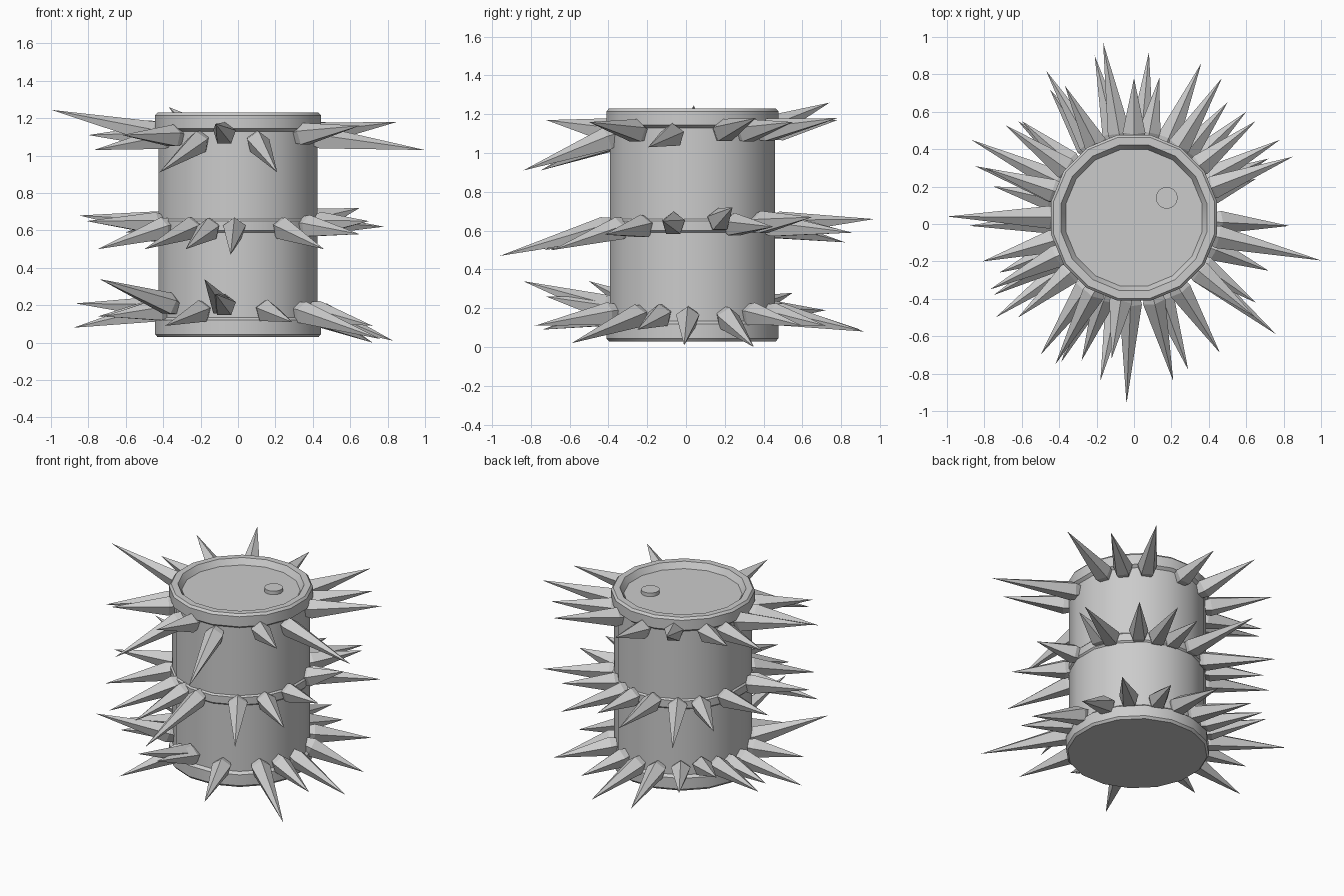
import bpy, bmesh, math
from mathutils import Vector

if "Cube" in bpy.data.objects:
    bpy.data.objects.remove(bpy.data.objects["Cube"])

CY = 0.033      # barrel axis sits slightly behind the origin
SIDES = 16


def finish(bm, name, smooth=False):
    bmesh.ops.recalc_face_normals(bm, faces=bm.faces)
    me = bpy.data.meshes.new(name)
    bm.to_mesh(me)
    bm.free()
    ob = bpy.data.objects.new(name, me)
    bpy.context.collection.objects.link(ob)
    if smooth:
        bpy.ops.object.select_all(action='DESELECT')
        ob.select_set(True)
        bpy.context.view_layer.objects.active = ob
        bpy.ops.object.shade_smooth_by_angle(angle=math.radians(30))
    return ob


def lathe(name, profile, x=0.0, y=CY, sides=SIDES):
    """Spin (radius, z) points round a vertical axis and cap both ends."""
    bm = bmesh.new()
    rings = []
    for r, z in profile:
        ring = []
        for i in range(sides):
            a = 2 * math.pi * (i + 0.5) / sides
            ring.append(bm.verts.new((x + r * math.cos(a), y + r * math.sin(a), z)))
        rings.append(ring)
    for lo, hi in zip(rings, rings[1:]):
        for i in range(sides):
            j = (i + 1) % sides
            bm.faces.new((lo[i], lo[j], hi[j], hi[i]))
    bm.faces.new(rings[0][::-1])
    bm.faces.new(rings[-1])
    return finish(bm, name, smooth=True)


def spike_row(name, base_z, tips, width=0.064, sides=5):
    """One faceted spike per tip, flaring from a narrow root then tapering."""
    bm = bmesh.new()
    for tip in tips:
        tip = Vector(tip)
        out = Vector((tip.x, tip.y - CY, 0)).normalized()
        root = Vector((0, CY, base_z)) + out * 0.37
        d = (tip - root).normalized()
        side = d.cross(Vector((0, 0, 1))).normalized()
        up = side.cross(d)
        loops = []
        for dist, r in ((0.0, width * 0.55), (0.09, width)):
            loops.append([bm.verts.new(root + d * dist + r * (
                side * math.sin(2 * math.pi * i / sides) +
                up * math.cos(2 * math.pi * i / sides))) for i in range(sides)])
        point = bm.verts.new(tip)
        bm.faces.new(loops[0])
        for i in range(sides):
            j = (i + 1) % sides
            bm.faces.new((loops[0][i], loops[0][j], loops[1][j], loops[1][i]))
            bm.faces.new((loops[1][i], loops[1][j], point))
    return finish(bm, name)


# Barrel shell with bottom rim, middle hoop, top rim and recessed lid
lathe("barrel", [
    (0.439, 0.03), (0.452, 0.045), (0.452, 0.12), (0.433, 0.135),
    (0.433, 0.59), (0.443, 0.60), (0.443, 0.65), (0.433, 0.66),
    (0.433, 1.13), (0.452, 1.145), (0.452, 1.215), (0.439, 1.23),
    (0.397, 1.23), (0.372, 1.19)])

# Filler cap on the lid
lathe("filler_cap", [(0.058, 1.18), (0.058, 1.215)], x=0.175, y=0.14, sides=20)

# Spike rows, given by their tip positions
spike_row("bottom_spikes", 0.18, [
    (.83, -.01, .01), (.72, .35, 0), (.60, .60, .11), (.30, .72, .11),
    (.08, .92, .08), (-.21, .90, .09), (-.45, .72, .19), (-.62, .55, .28),
    (-.87, .45, .21), (-.75, .20, .14), (-.88, -.01, .08), (-.72, -.26, .14),
    (-.74, -.50, .34), (-.39, -.74, .09), (-.18, -.84, .34),
    (-.12, -.72, .26), (.29, -.78, .11), (.76, -.59, .02), (.72, -.25, .09)])

spike_row("middle_spikes", 0.63, [
    (.70, -.12, .65), (.65, .24, .72), (.78, .45, .62), (.50, .65, .67),
    (.36, .86, .59), (.135, .78, .61), (-.165, .97, .66), (-.47, .82, .54),
    (-.60, .55, .59), (-.85, .31, .68), (-.81, -.20, .65), (-.75, -.38, .50),
    (-.50, -.70, .50), (-.28, -.73, .50), (-.04, -.96, .47),
    (.46, -.69, .50), (.65, -.42, .58)])

spike_row("top_spikes", 1.10, [
    (1, -.195, 1.03), (.85, .36, 1.18), (.65, .55, 1.16),
    (.47, .78, 1.18), (0, .78, 1.17), (-.37, .74, 1.26), (-.69, .53, 1.20),
    (-.80, .30, 1.11), (-1, .04, 1.245), (-.77, -.35, 1.03),
    (-.62, -.50, 1.11), (-.42, -.75, .91), (-.12, -.72, 1.17),
    (.21, -.84, .91), (.65, -.50, 1.16)])
